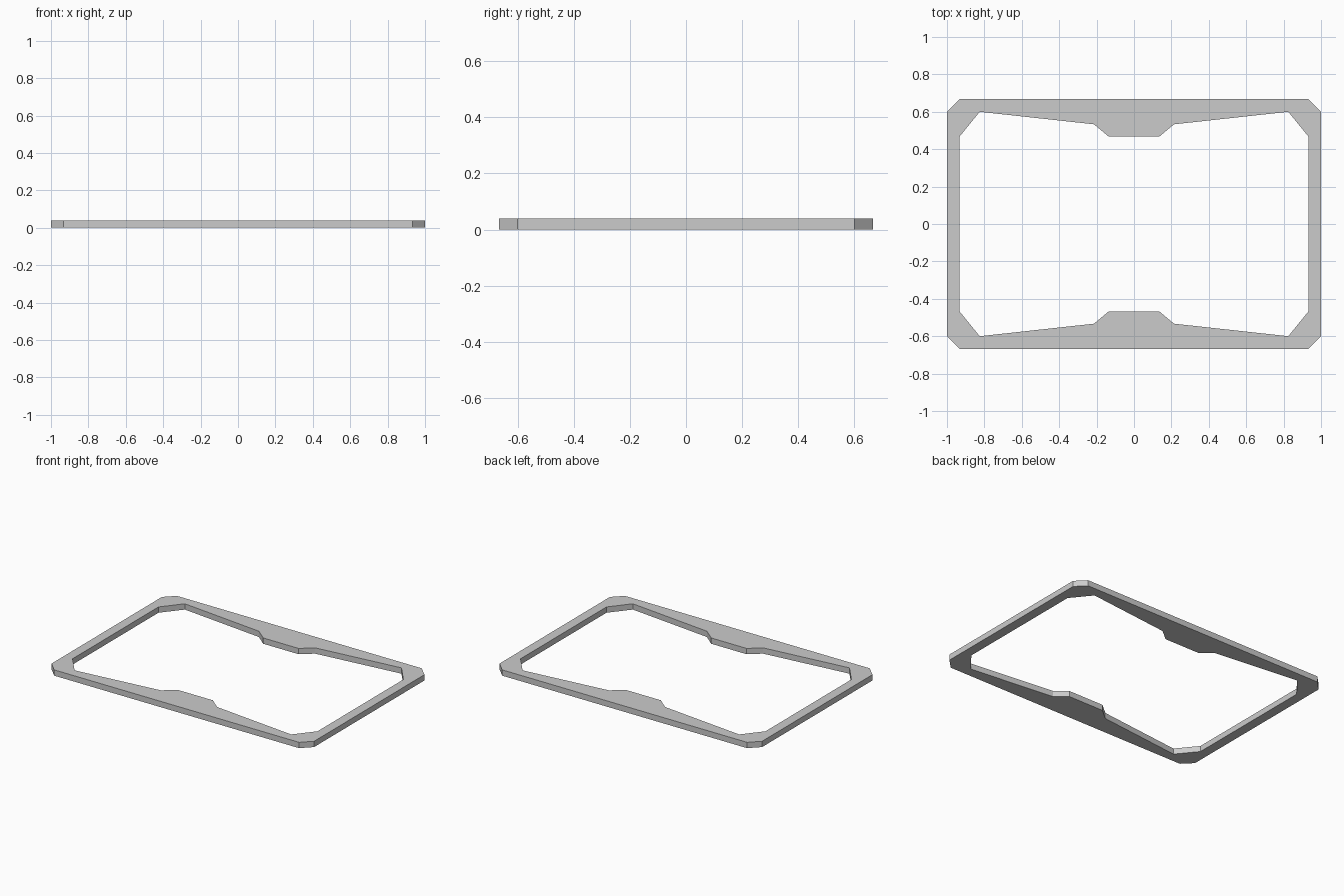
import bpy

if "Cube" in bpy.data.objects:
    bpy.data.objects.remove(bpy.data.objects["Cube"])

HEIGHT = 0.04

# One quarter of the flat frame, counter-clockwise: outer edge, then inner edge
outer = [(1.0, 0.0), (1.0, 0.6), (0.933, 0.667), (0.0, 0.667)]
inner = [(0.0, 0.467), (0.135, 0.467), (0.214, 0.533),
         (0.825, 0.6), (0.933, 0.467), (0.933, 0.0)]
verts = [(x, y, 0) for x, y in outer + inner]

mesh = bpy.data.meshes.new("frame")
mesh.from_pydata(verts, [], [list(range(len(verts)))])
frame = bpy.data.objects.new("frame", mesh)
bpy.context.collection.objects.link(frame)

# Mirror the quarter to a closed ring
mirror = frame.modifiers.new("mirror", 'MIRROR')
mirror.use_axis = (True, True, False)
mirror.use_clip = True

# Thicken upward from the ground
solid = frame.modifiers.new("thickness", 'SOLIDIFY')
solid.thickness = HEIGHT
solid.offset = 1
